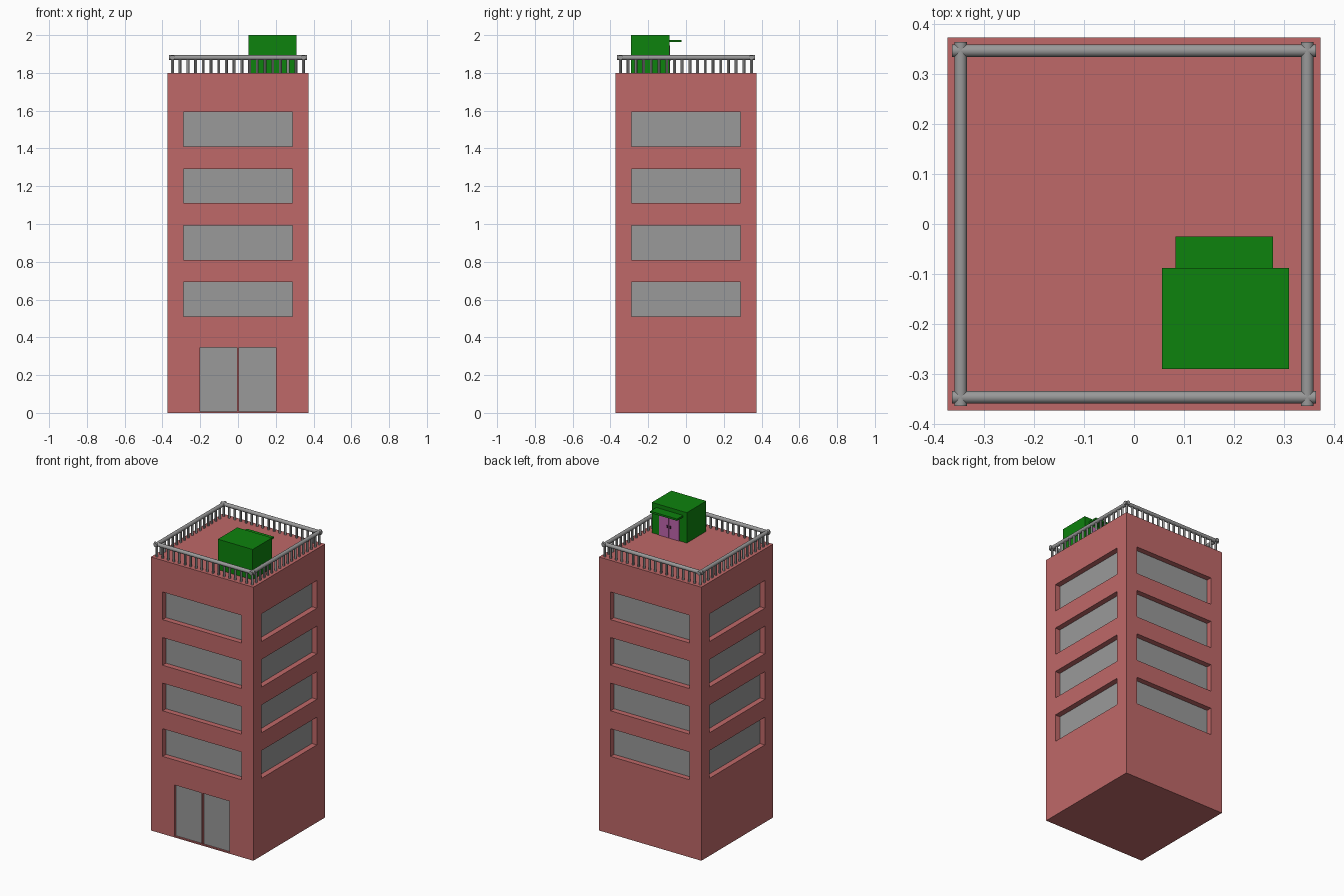
import bpy
import bmesh
from math import pi
from mathutils import Matrix, Vector

cube = bpy.data.objects.get("Cube")
if cube:
    bpy.data.objects.remove(cube, do_unlink=True)


def material(name, r, g, b):
    m = bpy.data.materials.new(name)
    m.use_nodes = True
    m.diffuse_color = (r, g, b, 1)
    m.node_tree.nodes["Principled BSDF"].inputs["Base Color"].default_value = (r, g, b, 1)
    return m


RED = material("brick red", 0.52, 0.14, 0.14)
GREY = material("grey", 0.32, 0.32, 0.32)
GREEN = material("green", 0.004, 0.225, 0.004)
PINK = material("pink", 0.52, 0.13, 0.42)
DARK = material("dark handle", 0.06, 0.02, 0.05)


def finish(bm, name, *mats):
    mesh = bpy.data.meshes.new(name)
    bm.to_mesh(mesh)
    bm.free()
    for m in mats:
        mesh.materials.append(m)
    ob = bpy.data.objects.new(name, mesh)
    bpy.context.collection.objects.link(ob)
    return ob


def box(name, lo, hi, mat):
    lo, hi = Vector(lo), Vector(hi)
    bm = bmesh.new()
    bmesh.ops.create_cube(bm, size=1, matrix=Matrix.Translation((lo + hi) / 2)
                          @ Matrix.Diagonal((hi - lo).to_4d()))
    return finish(bm, name, mat)


def rod(bm, a, b, radius, sides):
    a, b = Vector(a), Vector(b)
    turn = (b - a).to_track_quat('Z', 'Y').to_matrix().to_4x4()
    bmesh.ops.create_cone(bm, cap_ends=True, segments=sides, radius1=radius, radius2=radius,
                          depth=(b - a).length,
                          matrix=Matrix.Translation((a + b) / 2) @ turn)


# Tower: four gridded walls with recessed window bands, doors in the front
HALF, ROOF = 0.373, 1.8
WIN, DOOR, GAP = 0.288, 0.2, 0.004
DOOR_LOW, DOOR_TOP = 0.008, 0.345
windows = [(0.51 + 0.3 * i, 0.692 + 0.3 * i) for i in range(4)]
us = [-HALF, -WIN, -DOOR, -GAP, GAP, DOOR, WIN, HALF]
zs = [0, DOOR_LOW, DOOR_TOP] + [z for w in windows for z in w] + [ROOF]

bm = bmesh.new()
panes = []
for side in range(4):
    turn = Matrix.Rotation(side * pi / 2, 3, 'Z')
    grid = [[bm.verts.new(turn @ Vector((u, -HALF, z))) for u in us] for z in zs]
    bands, doors = [[] for w in windows], []
    for j in range(len(zs) - 1):
        for i in range(len(us) - 1):
            f = bm.faces.new((grid[j][i], grid[j][i + 1], grid[j + 1][i + 1], grid[j + 1][i]))
            u, z = (us[i] + us[i + 1]) / 2, (zs[j] + zs[j + 1]) / 2
            for band, (low, high) in zip(bands, windows):
                if abs(u) < WIN and low < z < high:
                    band.append(f)
            if side == 0 and GAP < abs(u) < DOOR and DOOR_LOW < z < DOOR_TOP:
                doors.append(f)
    bm.normal_update()
    for faces, depth in [(b, 0.036) for b in bands] + [([d], 0.012) for d in doors]:
        bmesh.ops.inset_region(bm, faces=faces, thickness=0, depth=-depth)
        panes += faces
for f in panes:
    f.material_index = 1
bmesh.ops.remove_doubles(bm, verts=bm.verts, dist=0.0001)
bmesh.ops.holes_fill(bm, edges=[e for e in bm.edges if e.is_boundary], sides=0)
bmesh.ops.recalc_face_normals(bm, faces=bm.faces)
finish(bm, "tower", RED, GREY)

# Roof railing: four round rails on rows of thin posts
RAIL, RAIL_Z, COUNT = 0.347, 1.881, 18
rails, posts = bmesh.new(), bmesh.new()
for side in range(4):
    turn = Matrix.Rotation(side * pi / 2, 3, 'Z')
    rod(rails, turn @ Vector((-0.364, -RAIL, RAIL_Z)),
        turn @ Vector((0.364, -RAIL, RAIL_Z)), 0.0125, 24)
    for i in range(COUNT - 1):
        u = -RAIL + 2 * RAIL * i / (COUNT - 1)
        rod(posts, turn @ Vector((u, -RAIL, ROOF)),
            turn @ Vector((u, -RAIL, RAIL_Z)), 0.0075, 12)
for bm, name in ((rails, "railing_rails"), (posts, "railing_posts")):
    ob = finish(bm, name, GREY)
    bpy.context.view_layer.objects.active = ob
    ob.select_set(True)
    bpy.ops.object.shade_smooth_by_angle()
    ob.select_set(False)

# Rooftop stair hut with canopy and double doors facing the back
BACK, MID = -0.088, 0.183
box("stair_hut", (0.056, -0.29, ROOF), (0.31, BACK, 2), GREEN)
box("hut_canopy", (0.083, BACK, 1.963), (0.278, -0.025, 1.975), GREEN)
for name, s in (("left", 1), ("right", -1)):
    xs = sorted((MID + s * 0.002, MID + s * 0.074))
    box(name + "_hut_door", (xs[0], BACK, ROOF), (xs[1], BACK + 0.004, 1.945), PINK)
    knob = MID + s * 0.012
    box(name + "_hut_door_handle", (knob - 0.004, BACK, 1.866),
        (knob + 0.004, BACK + 0.009, 1.882), DARK)
